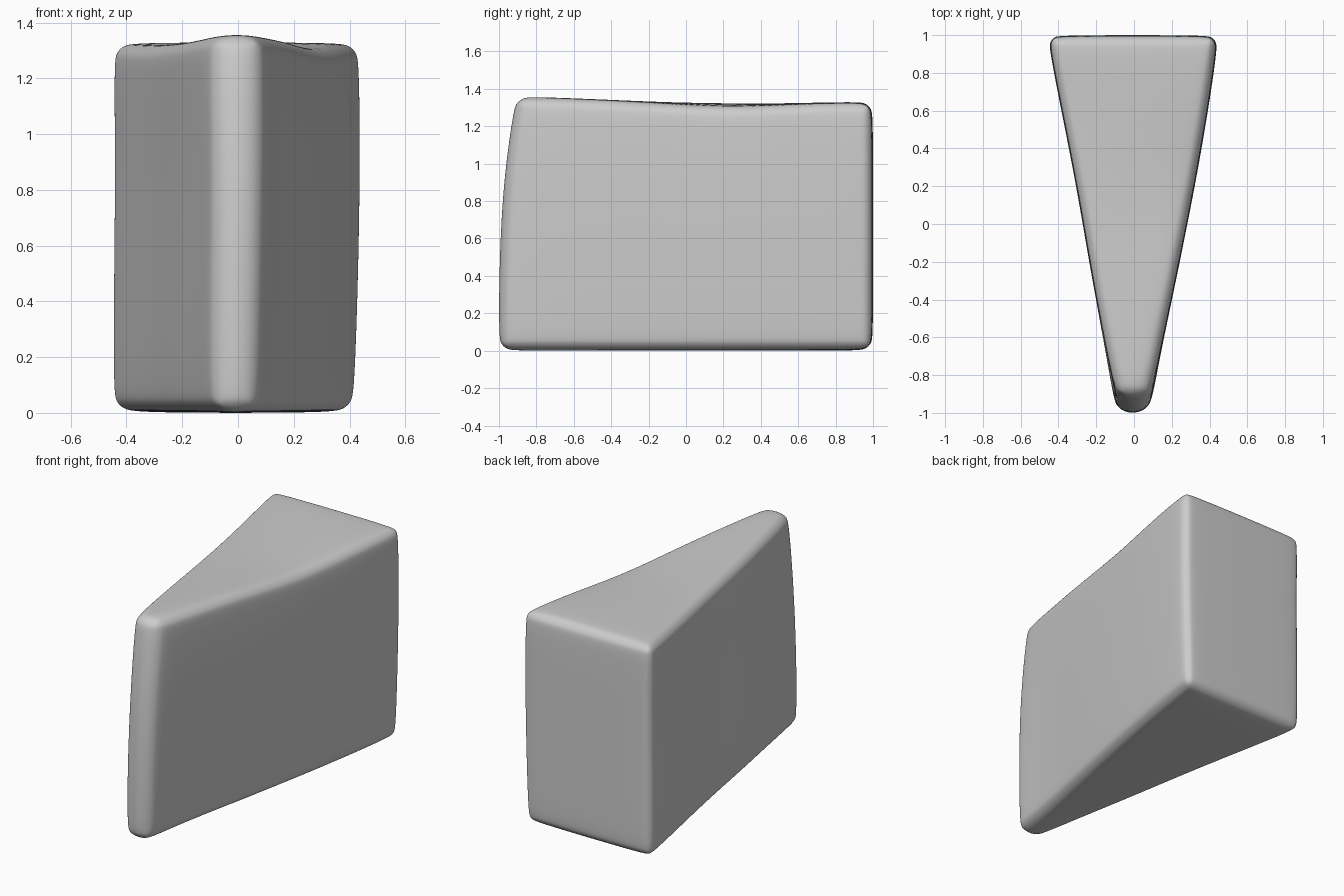
import bpy, bmesh

if "Cube" in bpy.data.objects:
    bpy.data.objects.remove(bpy.data.objects["Cube"])

# Plan outline stations: y, left half-width, right half-width, top height
STATIONS = [(-1.0, 0.095, 0.09, 1.36), (-0.65, 0.155, 0.15, 1.352),
            (-0.25, 0.23, 0.235, 1.335), (0.2, 0.305, 0.325, 1.315),
            (0.6, 0.385, 0.395, 1.325), (1.0, 0.463, 0.453, 1.333)]
LEVELS = [0.0, 0.3, 0.65, 1.0]                # fractions of height
RIGHT_SHIFT = [-0.025, -0.01, 0.0, -0.005]    # side bulge on the right
LEFT_SHIFT = [0.0, 0.0, 0.006, 0.0]
NOSE_BACK = [0.0, 0.0, 0.02, 0.088]           # nose leans back toward the top

bm = bmesh.new()
grid = []
for i, (y, wl, wr, top) in enumerate(STATIONS):
    rows = []
    for j, f in enumerate(LEVELS):
        yy = y + (NOSE_BACK[j] if i == 0 else 0)
        dip = 0.012 if (j == 3 and i == 3) else 0
        rs = RIGHT_SHIFT[j] * (0.6 if i == 0 else 1)
        rows.append((bm.verts.new((-wl + LEFT_SHIFT[j], yy, f * top + dip)),
                     bm.verts.new((wr + rs, yy, f * top - dip))))
    grid.append(rows)

# Side walls, base and top strips
n, m = len(STATIONS), len(LEVELS)
for i in range(n - 1):
    a, b = grid[i], grid[i + 1]
    for j in range(m - 1):
        for s in (0, 1):
            bm.faces.new((a[j][s], b[j][s], b[j + 1][s], a[j + 1][s]))
    for j in (0, m - 1):
        bm.faces.new((a[j][0], a[j][1], b[j][1], b[j][0]))
# Nose and back walls
for e in (grid[0], grid[-1]):
    for j in range(m - 1):
        bm.faces.new((e[j][0], e[j][1], e[j + 1][1], e[j + 1][0]))
bmesh.ops.recalc_face_normals(bm, faces=bm.faces)

# Round the twelve main edges
sharp = [e for e in bm.edges if e.calc_face_angle(0) > 0.8]
bmesh.ops.bevel(bm, geom=sharp, offset=0.075, segments=3, profile=0.5,
                affect='EDGES', clamp_overlap=False)

mesh = bpy.data.meshes.new("wedge_stone")
bm.to_mesh(mesh)
bm.free()
stone = bpy.data.objects.new("wedge_stone", mesh)
bpy.context.collection.objects.link(stone)
for p in mesh.polygons:
    p.use_smooth = True

# Soft worn surface
sub = stone.modifiers.new("soften", 'SUBSURF')
sub.levels = sub.render_levels = 3
